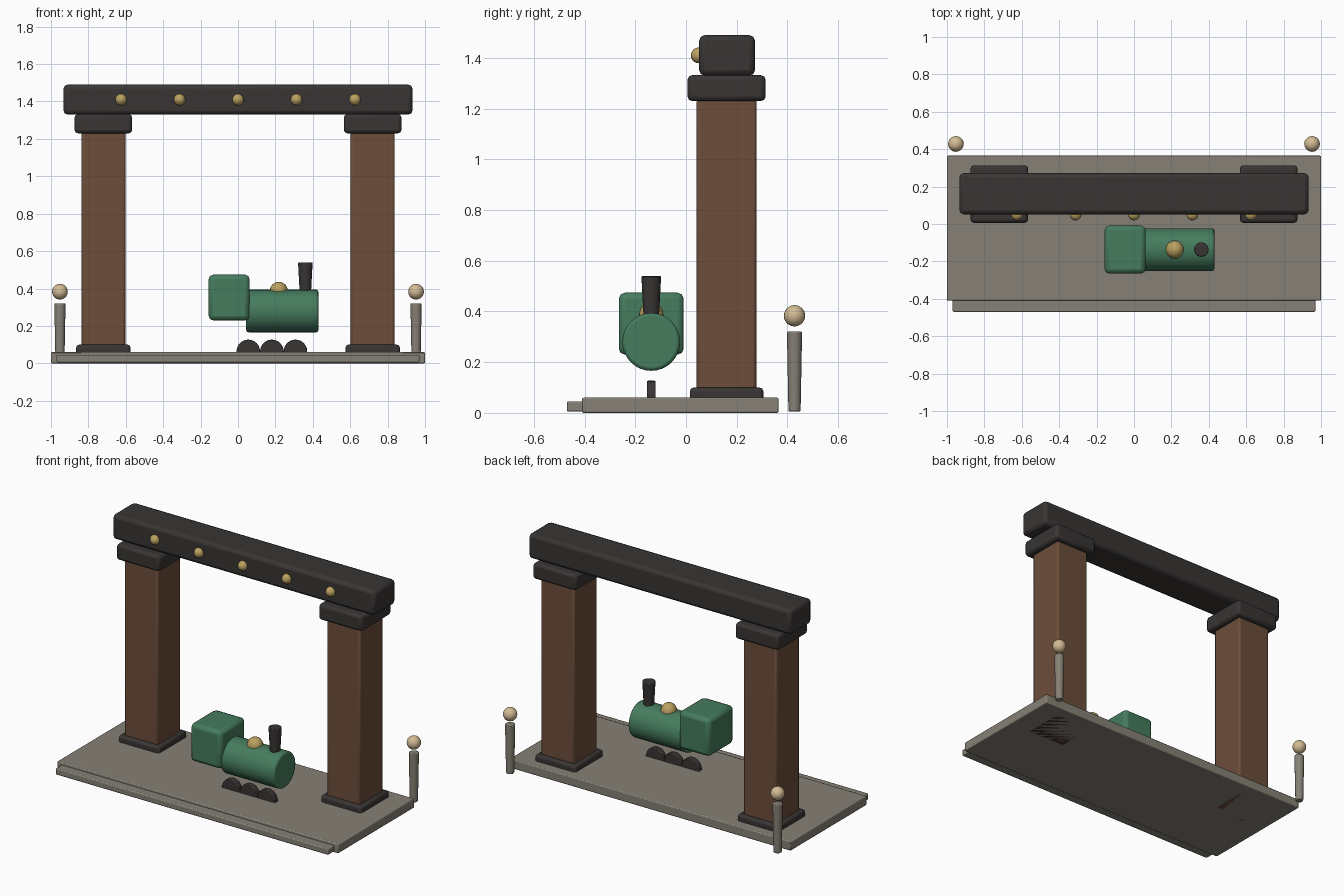
import bpy, math

if "Cube" in bpy.data.objects:
    bpy.data.objects.remove(bpy.data.objects["Cube"])

def material(name, rgb):
    m = bpy.data.materials.new(name)
    m.diffuse_color = (*rgb, 1)
    m.use_nodes = True
    m.node_tree.nodes["Principled BSDF"].inputs["Base Color"].default_value = m.diffuse_color
    return m

STONE = material("stone", (0.24, 0.22, 0.18))
IRON = material("iron", (0.04, 0.036, 0.034))
BRICK = material("brick", (0.15, 0.075, 0.042))
GREEN = material("green", (0.06, 0.2, 0.11))
BRASS = material("brass", (0.5, 0.36, 0.12))
LAMP = material("lamp", (0.65, 0.5, 0.3))

def finish(name, mat, bevel=0, segments=2):
    o = bpy.context.object
    o.name = name
    o.data.materials.append(mat)
    if bevel:
        b = o.modifiers.new("bevel", 'BEVEL')
        b.width, b.segments = bevel, segments
        b.limit_method = 'ANGLE'
    bpy.ops.object.shade_smooth_by_angle(angle=math.radians(35))
    return o

def box(name, lo, hi, mat, bevel):
    bpy.ops.mesh.primitive_cube_add(size=1, location=[(a + b) / 2 for a, b in zip(lo, hi)])
    bpy.context.object.scale = [b - a for a, b in zip(lo, hi)]
    bpy.ops.object.transform_apply(location=False, rotation=False, scale=True)
    return finish(name, mat, bevel)

def ball(name, loc, r, mat):
    bpy.ops.mesh.primitive_uv_sphere_add(segments=20, ring_count=12, radius=r, location=loc)
    return finish(name, mat)

def cone(name, loc, r1, r2, depth, mat, rot=(0, 0, 0), bevel=0.005, sides=24):
    bpy.ops.mesh.primitive_cone_add(vertices=sides, radius1=r1, radius2=r2, depth=depth,
                                    location=loc, rotation=rot)
    return finish(name, mat, bevel)

# platform and front step
box("platform", (-1, -0.41, 0), (1, 0.365, 0.06), STONE, 0.006)
box("platform_step", (-0.97, -0.47, 0.005), (0.97, -0.39, 0.045), STONE, 0.006)

# pillars, end posts
for side, s in (("left", -1), ("right", 1)):
    x = 0.72 * s
    box(side + "_plinth", (x - 0.145, 0.015, 0), (x + 0.145, 0.305, 0.1), IRON, 0.015)
    box(side + "_pillar", (x - 0.118, 0.042, 0), (x + 0.118, 0.278, 1.24), BRICK, 0.012)
    box(side + "_capital", (x - 0.154, 0.006, 1.23), (x + 0.154, 0.314, 1.332), IRON, 0.018)
    cone(side + "_post", (0.952 * s, 0.428, 0.163), 0.024, 0.03, 0.315, STONE)
    ball(side + "_post_lamp", (0.952 * s, 0.428, 0.383), 0.042, LAMP)

# beam with studs
box("beam", (-0.933, 0.052, 1.33), (0.933, 0.272, 1.49), IRON, 0.022)
for i in range(5):
    ball(f"beam_stud_{i}", (0.3125 * (i - 2), 0.05, 1.41), 0.031, BRASS)

# small engine
Y = -0.137
box("cab", (-0.157, Y - 0.128, 0.23), (0.062, Y + 0.128, 0.474), GREEN, 0.024)
cone("boiler", (0.237, Y, 0.28), 0.114, 0.114, 0.386, GREEN,
     (0, math.pi / 2, 0), 0.012, 32)
ball("steam_dome", (0.218, Y, 0.388), 0.048, BRASS)
cone("chimney", (0.36, Y, 0.455), 0.03, 0.039, 0.17, IRON)
for i in range(3):
    cone(f"wheel_{i}", (0.055 + 0.126 * i, Y, 0.064), 0.063, 0.063, 0.034, IRON,
         (math.pi / 2, 0, 0))
